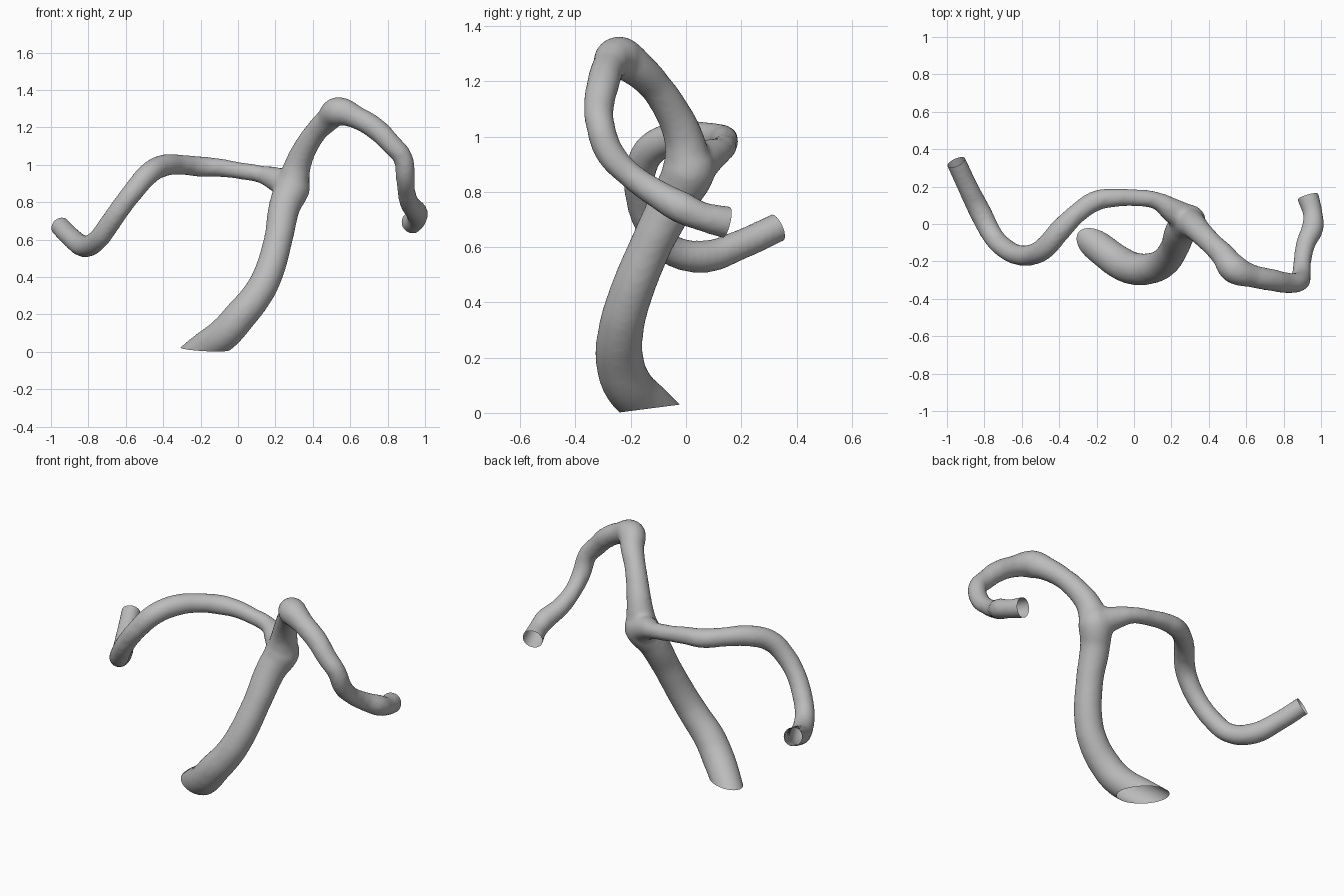
import bpy
import bmesh
from mathutils import Vector

if "Cube" in bpy.data.objects:
    bpy.data.objects.remove(bpy.data.objects["Cube"], do_unlink=True)

# Single flat grey
grey = bpy.data.materials.new("grey")
grey.use_nodes = True
colour = (0.5, 0.5, 0.5, 1)
grey.diffuse_color = colour
grey.node_tree.nodes["Principled BSDF"].inputs["Base Color"].default_value = colour

# Centrelines as x, y, z, radius
trunk_path = [
    (-.31, -.02, -.08, .08), (-.18, -.13, .02, .086), (-.07, -.21, .1, .09),
    (.01, -.24, .19, .088), (.1, -.235, .3, .083), (.155, -.21, .4, .08),
    (.215, -.13, .6, .077), (.25, -.04, .78, .085), (.29, .01, .88, .098),
    (.3, .01, .93, .085)]
left_path = [
    (.29, .01, .88, .09), (.32, -.01, 1, .072), (.36, -.05, 1.09, .064),
    (.42, -.11, 1.18, .06), (.48, -.17, 1.24, .066), (.535, -.24, 1.285, .08),
    (.64, -.28, 1.25, .061), (.74, -.3, 1.19, .06), (.82, -.315, 1.11, .056),
    (.88, -.31, 1.04, .053), (.895, -.275, .94, .053), (.9, -.2, .86, .048),
    (.92, -.1, .79, .053), (.955, -.02, .745, .06), (.955, .06, .71, .053),
    (.93, .145, .69, .06)]
right_path = [
    (.29, .02, .88, .085), (.21, .07, .92, .068), (.12, .125, .95, .047),
    (0, .14, .97, .046), (-.1, .14, .985, .05), (-.2, .125, .99, .056),
    (-.3, .06, 1, .054), (-.4, -.04, .995, .06), (-.48, -.13, .95, .06),
    (-.55, -.165, .87, .057), (-.62, -.165, .78, .055), (-.69, -.13, .68, .056),
    (-.75, -.07, .6, .056), (-.82, .06, .565, .06), (-.89, .2, .61, .055),
    (-.95, .33, .67, .054)]


def extended(path, length=.1):
    """Run the path past its last point so the end can be cut open."""
    end, before = Vector(path[-1][:3]), Vector(path[-2][:3])
    tip = end + (end - before).normalized() * length
    return path + [(*tip, path[-1][3])]


def add_spline(curve, path):
    spline = curve.splines.new("BEZIER")
    spline.bezier_points.add(len(path) - 1)
    for point, (x, y, z, radius) in zip(spline.bezier_points, path):
        point.co = (x, y, z)
        point.radius = radius
        point.handle_left_type = point.handle_right_type = "AUTO"


def cut_end(bm, centre, normal, reach):
    """Open a tube end: remove everything beyond a plane close to the centre."""
    centre = Vector(centre)
    near = [f for f in bm.faces if (f.calc_center_median() - centre).length < reach]
    geom = set(near)
    for face in near:
        geom.update(face.verts)
        geom.update(face.edges)
    bmesh.ops.bisect_plane(bm, geom=list(geom), plane_co=centre,
                           plane_no=normal, clear_outer=True)


# Solid round tubes along the three centrelines
curve = bpy.data.curves.new("branching_tube", "CURVE")
curve.dimensions = "3D"
curve.fill_mode = "FULL"
curve.bevel_depth = 1
curve.bevel_resolution = 6
curve.resolution_u = 8
curve.use_fill_caps = True
for path in (trunk_path, extended(left_path), extended(right_path)):
    add_spline(curve, path)
tube = bpy.data.objects.new("branching_tube", curve)
bpy.context.collection.objects.link(tube)
bpy.ops.object.select_all(action="DESELECT")
tube.select_set(True)
bpy.context.view_layer.objects.active = tube
bpy.ops.object.convert(target="MESH")
tube = bpy.context.view_layer.objects.active

# Fuse the branches and soften the fork
remesh = tube.modifiers.new("fuse", "REMESH")
remesh.mode = "VOXEL"
remesh.voxel_size = .013
soften = tube.modifiers.new("soften", "SMOOTH")
soften.factor = .5
soften.iterations = 10
for name in ("fuse", "soften"):
    bpy.ops.object.modifier_apply(modifier=name)

# Open the foot and both branch ends
bm = bmesh.new()
bm.from_mesh(tube.data)
cut_end(bm, (-.18, -.13, .016), Vector((0, .13, -1)).normalized(), .5)
for path in (left_path, right_path):
    end, before = Vector(path[-1][:3]), Vector(path[-2][:3])
    cut_end(bm, end, (end - before).normalized(), .25)
bm.to_mesh(tube.data)
bm.free()

tube.data.materials.clear()
tube.data.materials.append(grey)
bpy.ops.object.shade_smooth()
